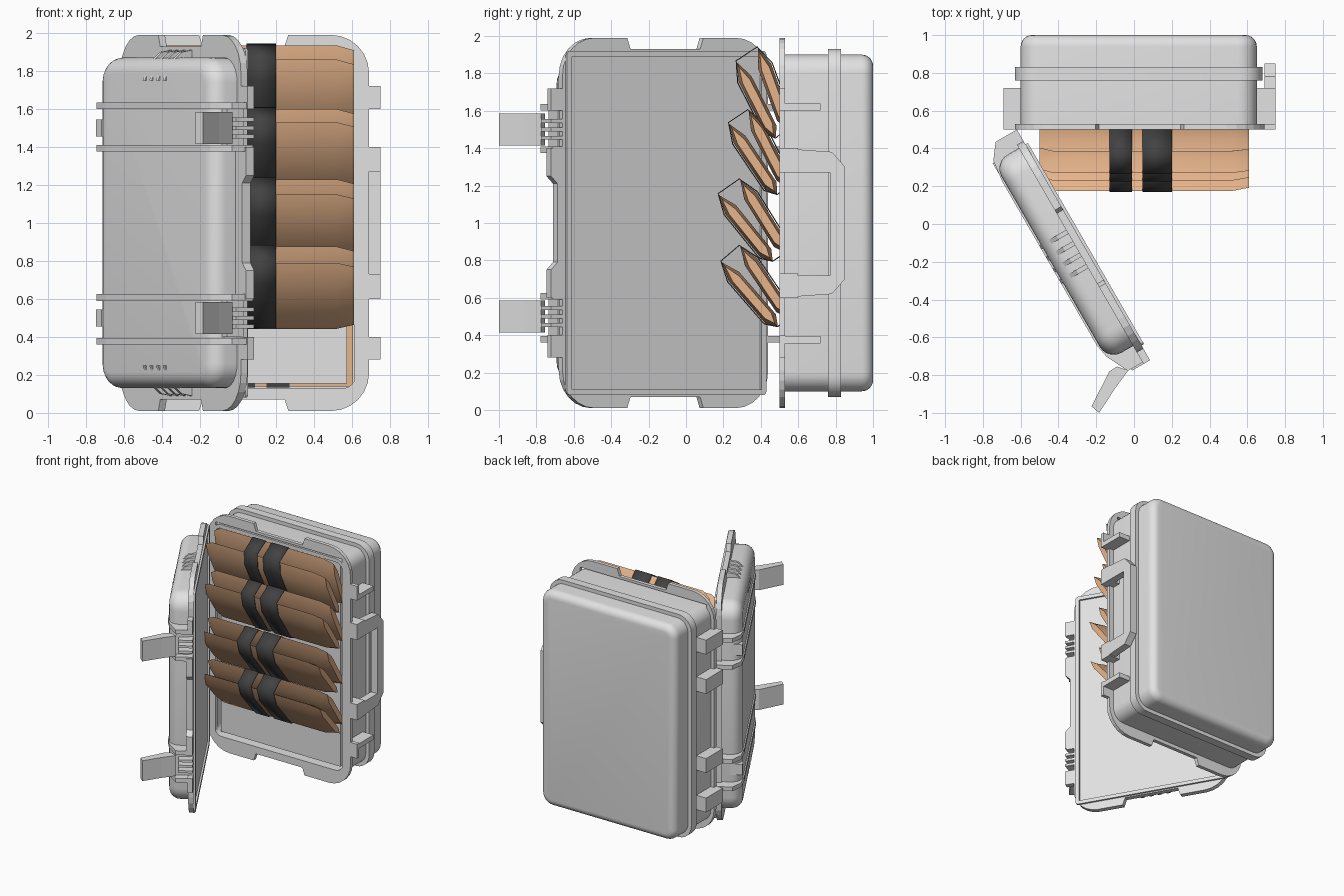
import bpy, bmesh
from math import sin, cos, pi, radians
from mathutils import Vector

cube = bpy.data.objects.get("Cube")
if cube:
    bpy.data.objects.remove(cube, do_unlink=True)


def material(name, rgb):
    m = bpy.data.materials.new(name)
    m.use_nodes = True
    m.diffuse_color = (*rgb, 1)
    m.node_tree.nodes["Principled BSDF"].inputs["Base Color"].default_value = (*rgb, 1)
    return m


GREY = material("case grey", (0.76, 0.76, 0.76))
TAN = material("packet tan", (0.8, 0.46, 0.26))
DARK = material("strap charcoal", (0.055, 0.055, 0.055))

# The lid has its own frame: u runs from the hinge, v points outward
U, N, HINGE = Vector((0.5, -0.866, 0)), Vector((-0.866, -0.5, 0)), Vector((-0.62, 0.5, 0))


def base(p):
    return Vector(p)


def lid(p):
    return HINGE + U * p[0] + N * p[1] + Vector((0, 0, p[2]))


def loft(name, rings, mat, place=base, ends="cap", smooth=0):
    """Skin matching rings of points; ends are capped, joined or left open."""
    bm = bmesh.new()
    rows = [[bm.verts.new(place(p)) for p in r] for r in rings]
    pairs = list(zip(rows, rows[1:]))
    if ends == "join":
        pairs.append((rows[-1], rows[0]))
    for a, b in pairs:
        for i in range(len(a)):
            j = (i + 1) % len(a)
            bm.faces.new((a[i], a[j], b[j], b[i]))
    if ends == "cap":
        bm.faces.new(rows[0])
        bm.faces.new(rows[-1])
    bmesh.ops.remove_doubles(bm, verts=bm.verts, dist=0.0005)
    bmesh.ops.recalc_face_normals(bm, faces=bm.faces)
    me = bpy.data.meshes.new(name)
    bm.to_mesh(me)
    bm.free()
    me.materials.append(mat)
    ob = bpy.data.objects.new(name, me)
    bpy.context.collection.objects.link(ob)
    if smooth:
        bpy.ops.object.select_all(action="DESELECT")
        ob.select_set(True)
        bpy.context.view_layer.objects.active = ob
        bpy.ops.object.shade_smooth_by_angle(angle=radians(smooth))
    return ob


def at(outline, d, axis=1):
    """Lift a 2D outline to 3D at distance d on an axis."""
    return [tuple(p[:axis]) + (d,) + tuple(p[axis:]) for p in outline]


def prism(name, outline, axis, lo, hi, mat=GREY, place=base):
    return loft(name, [at(outline, lo, axis), at(outline, hi, axis)], mat, place)


def box(name, x, y, z, mat=GREY, place=base):
    return prism(name, [(x[0], y[0]), (x[1], y[0]), (x[1], y[1]), (x[0], y[1])], 2, *z, mat, place)


def rounded(x, z, r, inset=0, notch=0):
    """Rounded rectangle, with optional notches in the top and bottom edges."""
    x0, x1, z0, z1 = x[0] + inset, x[1] - inset, z[0] + inset, z[1] - inset
    r = max(r - inset, 0.02)
    mid, pts = (x0 + x1) / 2, []
    corners = [(x1 - r, z1 - r), (x0 + r, z1 - r), (x0 + r, z0 + r), (x1 - r, z0 + r)]
    for q, (cx, cz) in enumerate(corners):
        for i in range(7):
            a = (q + i / 6) * pi / 2
            pts.append((cx + r * cos(a), cz + r * sin(a)))
        if notch and q in (0, 2):
            s, edge = (1, z1) if q == 0 else (-1, z0)
            d = edge - s * 0.06
            pts += [(mid + s * notch, edge), (mid + s * (notch - 0.02), d),
                    (mid - s * (notch - 0.02), d), (mid - s * notch, edge)]
    return pts


def fillet(x, z, r, end, f):
    """Rings rounding a rounded box over to its far end."""
    return [at(rounded(x, z, r, f * (1 - cos(i * pi / 12))), end - f + f * sin(i * pi / 12))
            for i in range(7)]


# Base: hollow shell, belt and front flange
BX, BZ = (-0.6, 0.65), (0.1, 1.9)
shell = [at(rounded(BX, BZ, 0.1, 0.03), d) for d in (0.95, 0.5)]
shell += [at(rounded(BX, BZ, 0.1), 0.5)] + fillet(BX, BZ, 0.1, 1.0, 0.06)
loft("base_shell", shell, GREY, smooth=30)

belt_out = rounded((-0.63, 0.68), (0.07, 1.93), 0.12)
belt_in = rounded(BX, BZ, 0.1, 0.01)
loft("base_belt", [at(belt_out, 0.76), at(belt_out, 0.83), at(belt_in, 0.83), at(belt_in, 0.76)],
     GREY, ends="join", smooth=30)


def frame(name, outer, x, z, lo, hi, place=base):
    """Plate with a rectangular opening."""
    inner = [(min(max(a, x[0]), x[1]), min(max(b, z[0]), z[1])) for a, b in outer]
    loft(name, [at(outer, lo), at(outer, hi), at(inner, hi), at(inner, lo)], GREY, place, "join")


frame("base_flange", rounded((-0.63, 0.69), (0.01, 1.99), 0.2, 0, 0.235),
      (-0.56, 0.61), (0.13, 1.91), 0.5, 0.53)

# Divider panel with a strapped packet lying behind it
box("divider_panel", (-0.53, 0.575), (0.53, 0.56), (0.155, 1.88))
box("rear_packet", (-0.53, 0.605), (0.75, 0.85), (0.14, 1.86), TAN)
for i, x in enumerate((-0.03, 0.15)):
    box(f"rear_strap_{i}", (x, x + 0.12), (0.744, 0.856), (0.134, 1.866), DARK)

# Latch brackets and hinge lugs on the base
for i, (z, shelf) in enumerate(((0.28, 0.355), (1.60, 1.60))):
    box(f"latch_bracket_{i}", (0.64, 0.75), (0.5, 0.53), (z, z + 0.12))
    box(f"latch_shelf_{i}", (0.64, 0.75), (0.53, 0.72), (shelf, shelf + 0.04))
for i, z in enumerate((0.28, 0.61, 1.27, 1.60)):
    box(f"hinge_lug_{i}", (-0.69, -0.59), (0.5, 0.72), (z, z + 0.12))

# Carry handle
handle = [(0.5, 0.6), (0.78, 0.62), (0.85, 0.7), (0.85, 1.3), (0.78, 1.38), (0.5, 1.4),
          (0.5, 1.27), (0.77, 1.27), (0.77, 0.72), (0.5, 0.72)]
prism("carry_handle", handle, 0, 0.69, 0.75)
for i, z in enumerate((0.6, 1.27)):
    box(f"handle_mount_{i}", (0.64, 0.75), (0.5, 0.6), (z, z + 0.13))

# Lid: domed shell, flange plate and inner lip
LX, LZ = (0.09, 1.3), (0.13, 1.87)
loft("lid_shell", [at(rounded(LX, LZ, 0.13), 0.03)] + fillet(LX, LZ, 0.13, 0.195, 0.085),
     GREY, lid, smooth=30)
prism("lid_flange", rounded((0.07, 1.34), (0.01, 1.99), 0.2, 0, 0.235), 1, 0, 0.04, GREY, lid)
frame("lid_lip", rounded((0.09, 1.32), (0.08, 1.92), 0.02), (0.12, 1.29), (0.11, 1.89), -0.015, 0, lid)

# Lid bands and edge tabs
band = [(0, 0), (0, 0.13), (0.08, 0.19), (0.2, 0.205), (1.2, 0.205), (1.28, 0.19), (1.4, 0.13), (1.4, 0)]
for i, z in enumerate((0.36, 0.59, 1.375, 1.60)):
    prism(f"lid_band_{i}", band, 2, z, z + 0.035, GREY, lid)
for i, z in enumerate((0.28, 1.60)):
    box(f"lid_tab_{i}", (1.3, 1.41), (0, 0.04), (z, z + 0.12), GREY, lid)
guard = [(1.3, 0.6), (1.41, 0.6), (1.41, 0.75), (1.37, 0.79), (1.37, 1.21), (1.41, 1.25), (1.41, 1.4), (1.3, 1.4)]
prism("lid_handle_guard", guard, 1, 0, 0.05, GREY, lid)

# Grip ribs wrapped over both ends of the lid
rib = [(0.04, 0.91), (0.1, 0.9), (0.17, 0.84), (0.205, 0.75), (0.17, 0.75), (0.12, 0.8), (0.04, 0.84)]
for s in (-1, 1):
    for i in range(4):
        u = 0.59 + i * 0.07
        prism(f"grip_rib_{s}_{i}", [(v, 1 + s * z) for v, z in rib], 0, u, u + 0.025, GREY, lid)

# Latches, their knuckles and the hinge clips
flap = [(-0.13, -0.78), (-0.09, -0.755), (-0.03, -0.775), (-0.1, -0.87), (-0.185, -1.0), (-0.225, -0.965)]
for i, z in enumerate((0.5, 1.5)):
    prism(f"latch_flap_{i}", flap, 2, z - 0.085, z + 0.085)
    box(f"latch_seat_{i}", (1.24, 1.35), (0.03, 0.13), (z - 0.1, z + 0.1), GREY, lid)
    box(f"hinge_clip_{i}", (0.09, 0.15), (0.05, 0.2), (z - 0.045, z + 0.045), GREY, lid)
    for k in (-1, 0, 1):
        box(f"latch_knuckle_{i}_{k}", (1.3, 1.41), (0, 0.11),
            (z + k * 0.045 - 0.01, z + k * 0.045 + 0.01), GREY, lid)


def packet_profile(tip, angle, length, t, grow=0):
    """Pointed side profile: tip, upper side, tail, lower side."""
    d = Vector((cos(radians(angle)), -sin(radians(angle))))
    n = Vector((-d.y, d.x))
    o = Vector(tip)
    return [o - d * grow, o + d * 0.1 + n * (t + grow), o + d * (length - 0.06) + n * (t + grow),
            o + d * length, o + d * (length - 0.06) - n * (t + grow), o + d * 0.1 - n * (t + grow)]


def shrink(profile, along, across):
    """Scale a packet profile about its middle."""
    mid = (profile[0] + profile[3]) / 2
    axis = (profile[3] - profile[0]).normalized()
    out = []
    for p in profile:
        a = axis * (p - mid).dot(axis)
        out.append(mid + a * along + (p - mid - a) * across)
    return out


# Four strapped bundles, each of two splayed packets
bundles = [((0.19, 0.79), (0.29, 0.875), 49), ((0.175, 1.15), (0.29, 1.23), 51),
           ((0.23, 1.53), (0.335, 1.6), 56), ((0.27, 1.86), (0.385, 1.935), 63)]
for b, (t1, t2, ang) in enumerate(bundles):
    for k, (tip, a) in enumerate(((t1, ang), (t2, ang + 7))):
        full = packet_profile(tip, a, 0.46, 0.037)
        left, right = shrink(full, 0.8, 0.5), shrink(full, 0.88, 0.6)
        rings = [at(o, x, 0) for o, x in ((left, -0.5), (full, -0.43), (full, 0.52), (right, 0.61))]
        loft(f"packet_{b}_{k}", rings, TAN, smooth=50)
    # Straps loop around both packets
    lo = packet_profile(t1, ang, 0.46, 0.037, 0.01)
    hi = packet_profile(t2, ang + 7, 0.46, 0.037, 0.01)
    loop = [lo[4], lo[5], lo[0], hi[0], hi[1], hi[2], hi[3], lo[3]]
    for k, (x0, x1) in enumerate(((-0.13, -0.01), (0.045, 0.2))):
        strap = loft(f"strap_{b}_{k}", [at(loop, x0, 0), at(loop, x1, 0)], DARK, ends="open", smooth=50)
        strap.modifiers.new("thickness", "SOLIDIFY").thickness = 0.006
